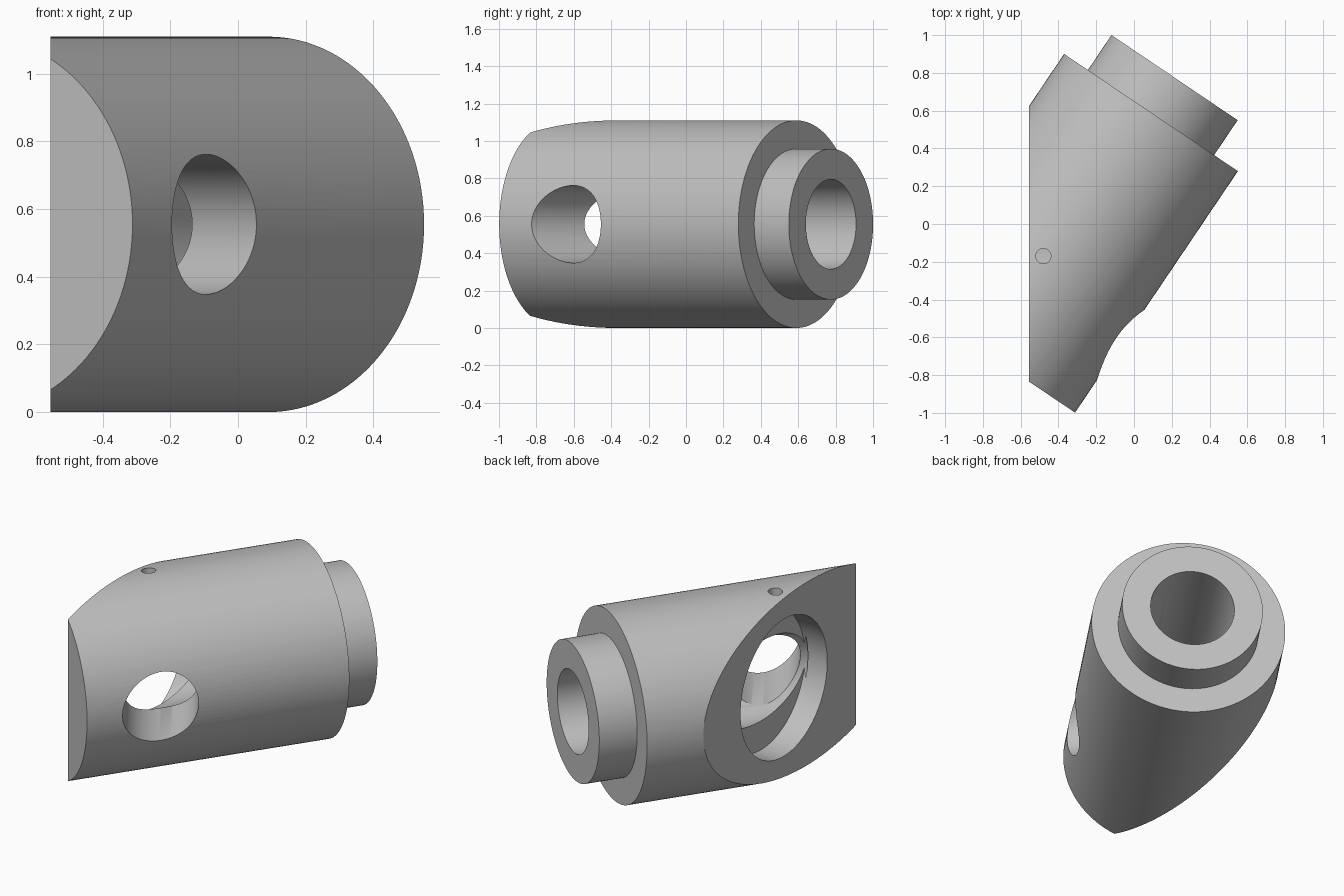
import bpy, bmesh, math
from mathutils import Vector, Matrix

cube = bpy.data.objects.get("Cube")
if cube:
    bpy.data.objects.remove(cube, do_unlink=True)

SIDES = 128
MID = 0.555                       # height of the barrel axis, also its radius
FACE_X, FLOOR_X = -0.555, -0.405  # slanted face and recess floor
AXIS = Vector((0.559, 0.829, 0)).normalized()
EXIT = Vector((AXIS.x, -AXIS.y, 0))       # barrel axis mirrored by the slanted face
SHOULDER = Vector((0.09, 0.59, MID))
FOCUS = SHOULDER + AXIS * ((FLOOR_X - SHOULDER.x) / AXIS.x)

grey = bpy.data.materials.new("satin_grey")
grey.use_nodes = True
grey.diffuse_color = (0.53, 0.53, 0.53, 1)
grey.node_tree.nodes["Principled BSDF"].inputs["Base Color"].default_value = (0.53, 0.53, 0.53, 1)


def lathe(name, profile, origin, direction, clip_x=None):
    """Spin (radius, distance) points around an axis, trimmed below x = clip_x."""
    bm = bmesh.new()
    verts = [bm.verts.new((r, 0, t)) for r, t in profile]
    edges = [bm.edges.new(pair) for pair in zip(verts, verts[1:])]
    bmesh.ops.spin(bm, geom=verts + edges, cent=(0, 0, 0), axis=(0, 0, 1),
                   angle=math.tau, steps=SIDES)
    bmesh.ops.remove_doubles(bm, verts=bm.verts[:], dist=1e-5)
    turn = direction.to_track_quat('Z', 'Y').to_matrix().to_4x4()
    bm.transform(Matrix.Translation(origin) @ turn)
    if clip_x is not None:
        bmesh.ops.bisect_plane(bm, geom=bm.verts[:] + bm.edges[:] + bm.faces[:],
                               plane_co=(clip_x, 0, 0), plane_no=(-1, 0, 0),
                               clear_outer=True)
        rim = [e for e in bm.edges if e.is_boundary]
        bmesh.ops.holes_fill(bm, edges=rim, sides=0)
    bmesh.ops.dissolve_limit(bm, angle_limit=0.001, verts=bm.verts[:], edges=bm.edges[:])
    bmesh.ops.recalc_face_normals(bm, faces=bm.faces[:])
    mesh = bpy.data.meshes.new(name)
    bm.to_mesh(mesh)
    bm.free()
    mesh.materials.append(grey)
    obj = bpy.data.objects.new(name, mesh)
    bpy.context.collection.objects.link(obj)
    return obj


def rod(name, radius, start, direction, length, clip_x=None):
    profile = [(0, 0), (radius, 0), (radius, length), (0, length)]
    return lathe(name, profile, start, direction, clip_x)


# Barrel with stepped collar, sliced by the slanted face
housing = lathe("mirror_housing",
                [(0, -1.542), (MID, -1.542), (MID, 0), (0.403, 0), (0.403, 0.223), (0, 0.223)],
                SHOULDER, AXIS, FACE_X)

# Bore, side opening, mirror recess and set screw hole
clip = FLOOR_X - 0.02
cutters = [
    rod("bore_cutter", 0.24, FOCUS - AXIS, AXIS, 3, clip),
    rod("opening_cutter", 0.207, FOCUS - EXIT, EXIT, 3, clip),
    rod("recess_cutter", 0.415, Vector((FLOOR_X, FOCUS.y, MID)), Vector((-1, 0, 0)), 0.4),
    rod("screw_cutter", 0.04, Vector((-0.48, -0.17, 0.8)), Vector((0, 0, 1)), 0.5),
]
bpy.ops.object.select_all(action='DESELECT')
bpy.context.view_layer.objects.active = housing
housing.select_set(True)
for cutter in cutters:
    cutter.hide_render = True
    cut = housing.modifiers.new(cutter.name, 'BOOLEAN')
    cut.operation = 'DIFFERENCE'
    cut.solver = 'EXACT'
    cut.object = cutter
    bpy.ops.object.modifier_apply(modifier=cut.name)
for cutter in cutters:
    bpy.data.objects.remove(cutter, do_unlink=True)

bpy.ops.object.shade_smooth_by_angle(angle=math.radians(30))
